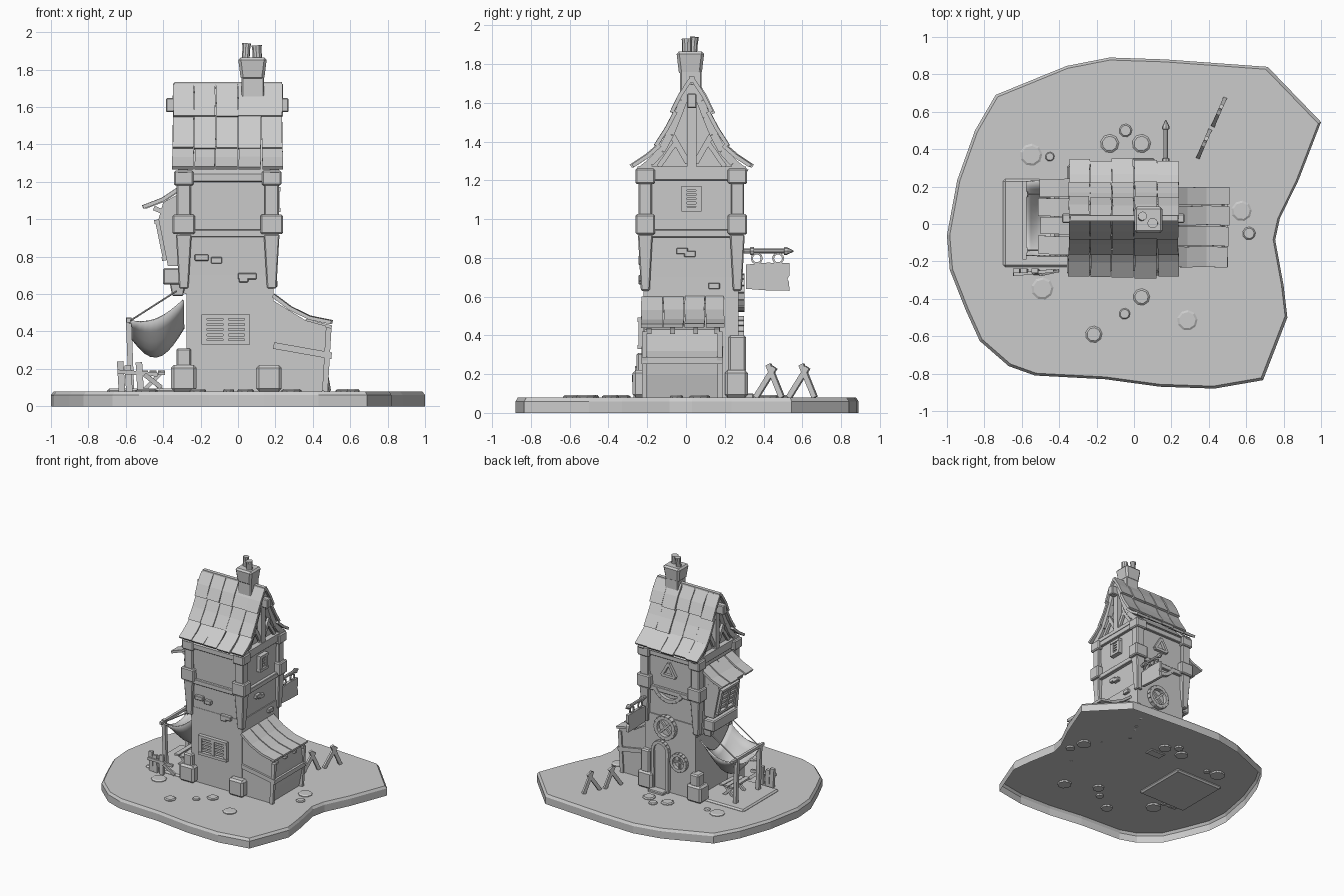
import bpy, bmesh, math, random
from mathutils import Vector as V

if "Cube" in bpy.data.objects:
    bpy.data.objects.remove(bpy.data.objects["Cube"])
random.seed(4)

grey = bpy.data.materials.new("plain grey")
grey.diffuse_color = (0.6, 0.6, 0.6, 1)
grey.use_nodes = True
grey.node_tree.nodes["Principled BSDF"].inputs["Base Color"].default_value = grey.diffuse_color
X, Y, Z = V((1, 0, 0)), V((0, 1, 0)), V((0, 0, 1))


def finish(name, bm, bevel=0):
    if bevel:
        bmesh.ops.bevel(bm, geom=bm.edges[:], offset=bevel, segments=1, affect='EDGES')
    bmesh.ops.recalc_face_normals(bm, faces=bm.faces[:])
    me = bpy.data.meshes.new(name)
    bm.to_mesh(me)
    bm.free()
    me.materials.append(grey)
    ob = bpy.data.objects.new(name, me)
    bpy.context.collection.objects.link(ob)
    return ob


def loft(bm, rings, base=True):
    """Skin between rings of points, with end caps."""
    rs = [[bm.verts.new(p) for p in r] for r in rings]
    n = len(rs[0])
    for a, b in zip(rs, rs[1:]):
        for i in range(n):
            bm.faces.new((a[i], a[(i + 1) % n], b[(i + 1) % n], b[i]))
    if base:
        bm.faces.new(rs[0][::-1])
    bm.faces.new(rs[-1])


def box(name, x0, x1, y0, y1, z0, z1, bevel=0.008, bottom=1.0):
    bm = bmesh.new()
    cx, cy, hx, hy = (x0 + x1) / 2, (y0 + y1) / 2, (x1 - x0) / 2, (y1 - y0) / 2
    loft(bm, [[(cx + s * k * hx, cy + t * k * hy, z) for s, t in ((-1, -1), (1, -1), (1, 1), (-1, 1))]
              for z, k in ((z0, bottom), (z1, 1))])
    return finish(name, bm, bevel)


def prism(name, pts, a, b, axis, bevel=0):
    """Extrude a side profile (h, z) along x or y."""
    bm = bmesh.new()
    loft(bm, [[(k, h, z) if axis == 'x' else (h, k, z) for h, z in pts] for k in (a, b)])
    return finish(name, bm, bevel)


def beams(name, segs, w, t, n, bevel=0):
    """Planks along segments: w across, t along the normal n."""
    bm = bmesh.new()
    for p, q in segs:
        p, q, n = V(p), V(q), V(n).normalized()
        s = (q - p).cross(n).normalized() * w / 2
        loft(bm, [[e + s + n * t / 2, e - s + n * t / 2, e - s - n * t / 2, e + s - n * t / 2] for e in (p, q)])
    return finish(name, bm, bevel)


def lathe(name, base, axis, prof, sides=10):
    """Turned shape: (distance along axis, radius)."""
    bm = bmesh.new()
    axis = V(axis).normalized()
    u = axis.orthogonal().normalized()
    w = axis.cross(u)
    loft(bm, [[V(base) + axis * d + r * (u * math.cos(k * math.tau / sides) + w * math.sin(k * math.tau / sides))
               for k in range(sides)] for d, r in prof])
    return finish(name, bm)


def chain(pts):
    return list(zip(pts, pts[1:]))


def arc(cx, y, cz, r, a0=0, a1=360, n=16):
    return [V((cx + r * math.cos(math.radians(a0 + (a1 - a0) * i / n)), y,
               cz + r * math.sin(math.radians(a0 + (a1 - a0) * i / n)))) for i in range(n + 1)]


def tiles(name, rows, cols, place, thick=0.02):
    """Overlapping curved roof tiles; rows are (u, z) profiles."""
    bm = bmesh.new()
    for row in rows:
        for c0, c1 in zip(cols, cols[1:]):
            j = random.uniform(-0.006, 0.008)
            g = random.uniform(0.0, 0.004)
            pts = [V((u, z)) for u, z in row]
            pts[-1] += (pts[-1] - pts[-2]).normalized() * (0.012 + j)
            rings = []
            for i, p in enumerate(pts):
                d = (pts[min(i + 1, len(pts) - 1)] - pts[max(i - 1, 0)]).normalized()
                nrm = V((-d.y, d.x))
                lo = p + nrm * (0.018 * i / (len(pts) - 1) + j / 2)
                hi = lo + nrm * thick
                sk = random.uniform(-0.003, 0.003)
                a, b = c0 + g + sk, c1 - g + sk
                rings.append([place(lo.x, a, lo.y), place(lo.x, b, lo.y), place(hi.x, b, hi.y), place(hi.x, a, hi.y)])
            loft(bm, rings)
    return finish(name, bm)


def window(name, c, u, n, w, h, cols=2):
    c, u, n = V(c), V(u), V(n).normalized()
    v = n.cross(u)
    if v.z < 0:
        v = -v
    beams(name + "_sills", [(c + v * s * h / 2 - u * (w / 2 + .015), c + v * s * h / 2 + u * (w / 2 + .015))
                            for s in (-1, 1)], .022, .045, n)
    xs = [-w / 2 + w * i / cols for i in range(cols + 1)]
    beams(name + "_uprights", [(c + u * x - v * h / 2, c + u * x + v * h / 2) for x in xs], .028, .035, n)
    beams(name + "_slats", [(c + u * a - v * (h * f), c + u * b - v * (h * f))
                            for a, b in chain(xs) for f in (-.3, -.1, .1, .3)], h * .12, .022, n)


# ground island, an open shell underneath
edge = [(-.74, .69), (-.36, .845), (-.13, .89), (.165, .88), (.715, .84), (1, .545), (.88, .235), (.78, .03),
        (.755, -.085), (.80, -.33), (.82, -.5), (.69, -.835), (.43, -.88), (.14, -.87), (-.155, -.83), (-.53, -.81),
        (-.67, -.76), (-.825, -.625), (-.9, -.46), (-.985, -.245), (-1, -.06), (-.945, .235), (-.85, .5)]
bm = bmesh.new()
loft(bm, [[(x * k, y * k, z) for x, y in edge] for z, k in ((0, 1), (.06, 1), (.08, .985))], False)
finish("ground", bm)

# flat stones on the ground
for x, y, r in ((-.55, .37, .06), (-.45, .36, .025), (-.13, .43, .05), (-.045, .5, .035), (.04, .43, .05),
                (.575, .07, .055), (.615, -.05, .035), (-.49, -.345, .06), (.04, -.39, .045), (-.05, -.48, .03),
                (-.215, -.59, .045), (.285, -.515, .055)):
    lathe("stone", (x, y, .065), Z, [(0, r), (.02, r), (.027, r * .8)], 9)

# tower walls, bands and gable
box("lower_walls", -.275, .19, -.22, .27, .08, .7, 0)
box("upper_walls", -.30, .195, -.23, .275, .6, 1.26, 0, .94)
box("middle_band", -.315, .215, -.245, .29, .905, .945, .004)
box("top_band", -.315, .215, -.25, .295, 1.2, 1.245, .004)
half = [(0, 1.715), (.045, 1.63), (.075, 1.55), (.112, 1.46), (.157, 1.375), (.215, 1.312), (.28, 1.26)]
CY = .03
gable = [(CY - u, z - .015) for u, z in half[:0:-1]] + [(CY + u, z - .015) for u, z in half]
prism("gable_walls", gable, -.28, .175, 'x')

# corner posts, capital blocks and foot stones
for x in (-.29, .18):
    for y in (-.21, .265):
        box("corner_post", x - .042, x + .042, y - .038, y + .038, .63, .92, .006, .6)
        box("corner_post_upper", x - .038, x + .038, y - .034, y + .034, .98, 1.2, .006)
        box("corner_block", x - .06, x + .06, y - .05, y + .05, .92, 1.025)
        box("eave_block", x - .052, x + .052, y - .05, y + .05, 1.18, 1.26)
        fx = x if x < 0 else .165
        box("foot_stone", fx - .068, fx + .068, y - .065, y + .055, .08, .22, .015)
        if x < 0 or y > 0:
            box("foot_stone_upper", fx - .04, fx + .04, y - .045, y + .045, .21, .31 if x < 0 else .4, .01)

# main roof
cols = [-.35, -.235, -.12, 0, .125, .24]
for s, side in ((-1, "front"), (1, "back")):
    tiles("roof_tiles_" + side, [half[4:7], half[2:5], half[0:3]], cols, lambda u, v, z: (v, CY + s * u, z))
beams("ridge_board", [((-.34, CY, 1.72), (.235, CY, 1.72))], .03, .03, Z)
beams("roof_beam", [((-.385, CY, 1.61), (.27, CY, 1.61))], .05, .075, Z, .006)

# gable timber on both ends
for x in (-.295, .195):
    for s in (-1, 1):
        beams("curved_rafter", chain([(x, CY + s * u, z - .022) for u, z in half]), .04, .05, X)
        beams("gable_brace", [((x, CY + s * .02, 1.29), (x, CY + s * .10, 1.43))], .03, .02, X)
        beams("gable_brace_low", [((x, CY + s * .17, 1.27), (x, CY + s * .08, 1.40))], .025, .02, X)
    beams("gable_post", [((x, CY, 1.24), (x, CY, 1.66))], .05, .04, X)
    beams("gable_tie", [((x, -.25, 1.255), (x, .31, 1.255))], .03, .05, X)

# chimney
box("chimney_stack", .02, .14, -.03, .08, 1.62, 1.78, .006)
box("chimney_cap", 0, .155, -.05, .095, 1.745, 1.865, .014, .8)
lathe("chimney_pot_left", (.04, .035, 1.84), (.06, .08, 1), [(0, .021), (.07, .021), (.1, .024)])
lathe("chimney_pot_right", (.105, .005, 1.84), (-.06, 0, 1), [(0, .025), (.065, .025), (.09, .028)])

# shutters and raised bricks
window("front_window", (-.065, -.228, .41), X, (0, -1, 0), .23, .14)
window("right_window", (.205, .028, 1.105), Y, X, .075, .11, 1)
for x, z, w in ((-.195, .795, .075), (-.115, .78, .06), (.05, .695, .1), (.03, .68, .05)):
    box("front_brick", x - w / 2, x + w / 2, -.245, -.2, z - .017, z + .017, .004)
for y, z in ((-.02, .835), (.02, .82), (.145, .655)):
    box("right_brick", .17, .212, y - .03, y + .03, z - .016, z + .016, .004)

# right lean-to shed
prism("shed_walls", [(.18, .08), (.45, .08), (.475, .2), (.485, .32), (.47, .43), (.36, .46), (.18, .57)],
      -.215, .175, 'y')
tiles("shed_roof", [[(.18, .585), (.27, .51), (.375, .452), (.48, .425)]], [-.235, -.12, -.01, .1, .2],
      lambda u, v, z: (u, v, z))
for y in (-.215, .175):
    beams("shed_side_rail", [((.19, y, .325), (.5, y, .27))], .035, .03, Y)
    beams("shed_corner", [((.465, y, .08), (.485, y, .42))], .03, .025, Y)
beams("shed_end_rail", [((.485, -.225, .27), (.485, .185, .27))], .035, .03, X)
for y in (-.19, -.07, .05, .16):
    beams("shed_rafter_end", [((.36, y, .455), (.5, y, .42))], .025, .025, Y)

# left bay window with its small roof
prism("bay", [(-.29, 1.15), (-.4, 1.09), (-.425, 1.0), (-.375, .75), (-.29, .75)], -.09, .17, 'y')
tiles("bay_roof", [[(.3, 1.16), (.39, 1.088), (.48, 1.045)]], [-.165, -.06, .04, .14, .245],
      lambda u, v, z: (-u, v, z))
window("bay_window", (-.405, .04, .89), Y, (-.98, 0, -.2), .2, .2)
box("bay_ledge", -.40, -.3, -.12, .2, .65, .74)
for y in (-.08, .16):
    box("bay_bracket", -.365, -.28, y - .025, y + .025, .59, .66, .005, .7)
    beams("bay_roof_strut", [((-.31, y, 1.0), (-.45, y, 1.06))], .025, .025, Y)

# left terrace: paving, awning on poles, bench and fence
box("terrace", -.70, -.25, -.23, .24, .06, .095, .012)
bm = bmesh.new()
N = 10
grid = []
for i in range(N + 1):
    a = i / N
    grid.append([])
    for j in range(N + 1):
        mid, span = math.sin(math.pi * j / N), math.sin(math.pi * a)
        sag = .045 * span + mid * (.15 * (1 - a) + .07 * a + .09 * span)
        grid[i].append(bm.verts.new((-.295 - .285 * a, -.165 + .39 * j / N, .57 - .11 * a - sag)))
for i in range(N):
    for j in range(N):
        bm.faces.new((grid[i][j], grid[i + 1][j], grid[i + 1][j + 1], grid[i][j + 1]))
cloth = finish("awning_cloth", bm)
cloth.modifiers.new("thickness", 'SOLIDIFY').thickness = .01
for p in cloth.data.polygons:
    p.use_smooth = True
for y in (-.14, .16):
    beams("awning_pole", [((-.57, y, .08), (-.585, y, .475))], .03, .03, Y)
    lathe("awning_rope", (-.58, y, .455), (.25, 0, .16), [(0, .005), (.3, .005)], 6)
beams("awning_bar", [((-.585, -.19, .46), (-.585, .23, .46))], .022, .022, Z)
for k, x in enumerate((-.5, -.455, -.41)):
    beams("bench_plank", [((x, -.1, .185 - .005 * k), (x, .12, .185))], .038, .015, Z)
for y in (-.06, .08):
    beams("bench_legs", [((-.5, y, .18), (-.41, y, .09)), ((-.41, y, .18), (-.5, y, .09))], .02, .02, Y)
for x, h in ((-.62, .24), (-.58, .22), (-.52, .235)):
    beams("fence_post", [((x, -.25 - (x + .62) * .1, .07), (x - .01, -.25, h))], .035, .025, Y)
beams("fence_rail", [((-.645, -.27, .185), (-.43, -.25, .17))], .022, .018, Y)
beams("fallen_plank", [((-.5, -.27, .17), (-.41, -.25, .1))], .025, .015, Y)

# back: arched door, portholes, triangle and curved brace
W = .275
door = [(.1, .08), (.1, .42)] + [(p.x, p.z) for p in arc(.035, 0, .42, .065, 0, 180, 8)][1:] + [(-.03, .08)]
prism("door", door, .25, W + .01, 'y')
beams("door_frame", chain([(.1, W, .08)] + arc(.035, W, .42, .068, 0, 180, 8) + [(-.03, W, .08)]), .026, .05, Y)
box("door_step", -.03, .11, .27, .35, .07, .1, .006)
beams("porthole_frame", chain(arc(-.135, W, .36, .065)), .026, .05, Y)
beams("porthole_bars", [((-.135, W, .3), (-.135, W, .42)), ((-.195, W, .36), (-.075, W, .36))], .012, .02, Y)
beams("round_window_frame", chain(arc(-.01, W, .62, .085)), .03, .055, Y)
beams("round_window_bars", [((-.07, W, .56), (.05, W, .68)), ((-.07, W, .68), (.05, W, .56))], .016, .025, Y)
beams("triangle_window", chain(arc(-.04, W, 1.095, .07, 90, 450, 3)), .022, .04, Y)
beams("curved_brace", chain(arc(-.04, W, .98, .13, 205, 335, 8)), .032, .04, Y)

# hanging sign on the back corner
SX = .17
lathe("sign_pole", (SX, .27, .835), Y, [(0, .013), (.06, .013), (.062, .02), (.08, .02), (.082, .012), (.235, .012),
                                         (.237, .02), (.25, .02), (.285, .003)], 8)
sign = [(.31, .64), (.42, .632), (.535, .63), (.53, .68), (.522, .69), (.535, .71), (.535, .772), (.42, .775), (.31, .765)]
prism("sign_board", sign, SX - .012, SX + .012, 'x')
for y in (.365, .475):
    ring = [V((SX, y + .026 * math.cos(a * math.pi / 5), .797 + .026 * math.sin(a * math.pi / 5))) for a in range(11)]
    beams("sign_ring", chain(ring), .01, .01, X)

# two crossed trestles behind the tower
for x, y in ((.375, .43), (.455, .6)):
    d = V((.4, .92, 0)).normalized()
    c = V((x, y, 0))
    beams("trestle", [(c - d * .075 + Z * .08, c + d * .03 + Z * .235),
                      (c + d * .07 + Z * .08, c - d * .005 + Z * .25)], .028, .02, d.cross(Z))
